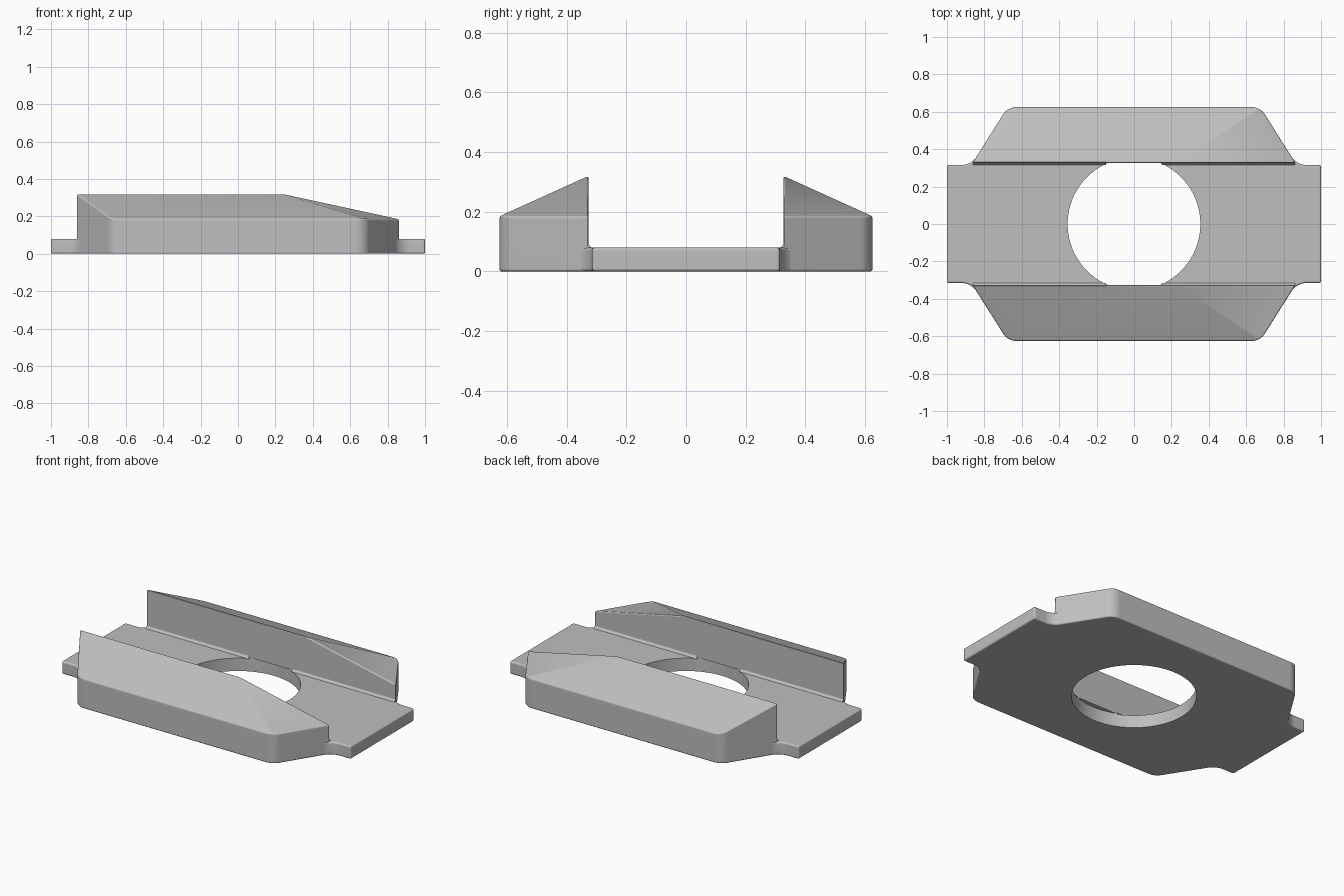
import bpy, bmesh
from mathutils import Vector

cube = bpy.data.objects.get("Cube")
if cube:
    bpy.data.objects.remove(cube, do_unlink=True)

grey = bpy.data.materials.new("plain grey")
grey.use_nodes = True
COLOUR = (0.52, 0.52, 0.52, 1)
grey.diffuse_color = COLOUR
grey.node_tree.nodes["Principled BSDF"].inputs["Base Color"].default_value = COLOUR


def rounded(points, steps=8):
    """Outline from (x, y, tangent length); corners with a length become arcs."""
    out = []
    for i, (x, y, t) in enumerate(points):
        p = Vector((x, y))
        if not t:
            out.append(p)
            continue
        a = Vector(points[i - 1][:2]) - p
        b = Vector(points[(i + 1) % len(points)][:2]) - p
        a, b = a.normalized(), b.normalized()
        mid = (a + b).normalized()
        centre = p + mid * (t / a.dot(mid))
        u, v = p + a * t - centre, p + b * t - centre
        for k in range(steps + 1):
            d = u.normalized().slerp(v.normalized(), k / steps)
            out.append(centre + d * u.length)
    return out


def prism(name, outline, height):
    """Extrude an outline upward from the ground; returns object and bmesh."""
    bm = bmesh.new()
    face = bm.faces.new([bm.verts.new((p.x, p.y, 0)) for p in outline])
    top = bmesh.ops.extrude_face_region(bm, geom=[face])["geom"]
    bmesh.ops.translate(bm, vec=(0, 0, height),
                        verts=[g for g in top if isinstance(g, bmesh.types.BMVert)])
    return add_object(name), bm


def add_object(name):
    mesh = bpy.data.meshes.new(name)
    mesh.materials.append(grey)
    obj = bpy.data.objects.new(name, mesh)
    bpy.context.collection.objects.link(obj)
    return obj


def store(obj, bm):
    bmesh.ops.recalc_face_normals(bm, faces=bm.faces[:])
    bm.to_mesh(obj.data)
    bm.free()


def slice_top(bm, a, b, c):
    """Cut away everything above the plane through three points."""
    a, b, c = Vector(a), Vector(b), Vector(c)
    n = (b - a).cross(c - a).normalized()
    if n.z < 0:
        n = -n
    cut = bmesh.ops.bisect_plane(bm, geom=bm.verts[:] + bm.edges[:] + bm.faces[:],
                                 dist=0.0001, plane_co=a, plane_no=n, clear_outer=True)
    edges = [e for e in cut["geom_cut"] if isinstance(e, bmesh.types.BMEdge)]
    bmesh.ops.contextual_create(bm, geom=edges)


def bevel(obj, width):
    mod = obj.modifiers.new("soft edges", "BEVEL")
    mod.width = width
    mod.segments = 3
    mod.limit_method = "ANGLE"
    mod.angle_limit = 0.6


# Base plate: one quarter outline mirrored into a full loop
quarter = [(1, 0.315, 0), (0.87, 0.315, 0.055), (0.673, 0.62, 0.045)]
half = quarter + [(-x, y, t) for x, y, t in reversed(quarter)]
plate, bm = prism("base_plate", rounded(half + [(-x, -y, t) for x, y, t in half]), 0.08)
store(plate, bm)
bevel(plate, 0.01)

# Side rails: sloping outward, with a long ramp toward one end
INNER, OUTER, PEAK, LOW = 0.327, 0.625, 0.32, 0.185
rails, bm = prism("side_rails", rounded([(0.863, INNER, 0), (0.675, OUTER, 0.045),
                                         (-0.675, OUTER, 0.045), (-0.863, INNER, 0)]), 0.5)
ridge = (0.24, INNER, PEAK)
slice_top(bm, ridge, (-0.6, INNER, PEAK), (0, OUTER, LOW))
slice_top(bm, ridge, (0.675, OUTER, LOW), (0.863, INNER, LOW))
store(rails, bm)
bevel(rails, 0.011)
mirror = rails.modifiers.new("both sides", "MIRROR")
mirror.use_axis = (False, True, False)

# Small fillet where each rail meets the plate
fillet = add_object("rail_fillets")
bm = bmesh.new()
for s in (-1, 1):
    ends = []
    for x in (0.15, 0.86):
        ends.append([bm.verts.new((s * x, y, z)) for y, z in
                     ((0.315, 0.079), (0.321, 0.084), (0.328, 0.095), (0.33, 0.079))])
    bm.faces.new(ends[0])
    bm.faces.new(ends[1])
    for i in range(4):
        j = (i + 1) % 4
        bm.faces.new((ends[0][i], ends[0][j], ends[1][j], ends[1][i]))
store(fillet, bm)
mirror = fillet.modifiers.new("both sides", "MIRROR")
mirror.use_axis = (False, True, False)

# Round hole through the plate, running a little under the rails
cutter = add_object("hole_cutter")
bm = bmesh.new()
bmesh.ops.create_cone(bm, cap_ends=True, segments=72, radius1=0.355, radius2=0.355, depth=0.4)
bmesh.ops.translate(bm, verts=bm.verts[:], vec=(0, 0, 0.085 - 0.2))
store(cutter, bm)
cutter.hide_render = True
for obj in (plate, rails):
    hole = obj.modifiers.new("hole", "BOOLEAN")
    hole.operation = "DIFFERENCE"
    hole.solver = "EXACT"
    hole.object = cutter

# Bake the modifiers, then smooth with crisp edges
for obj in (plate, rails, fillet):
    bpy.ops.object.select_all(action="DESELECT")
    obj.select_set(True)
    bpy.context.view_layer.objects.active = obj
    for name in [m.name for m in obj.modifiers]:
        bpy.ops.object.modifier_apply(modifier=name)
    bpy.ops.object.shade_smooth_by_angle(angle=0.6)
    normals = obj.modifiers.new("even shading", "WEIGHTED_NORMAL")
    normals.keep_sharp = True
bpy.data.objects.remove(cutter, do_unlink=True)
